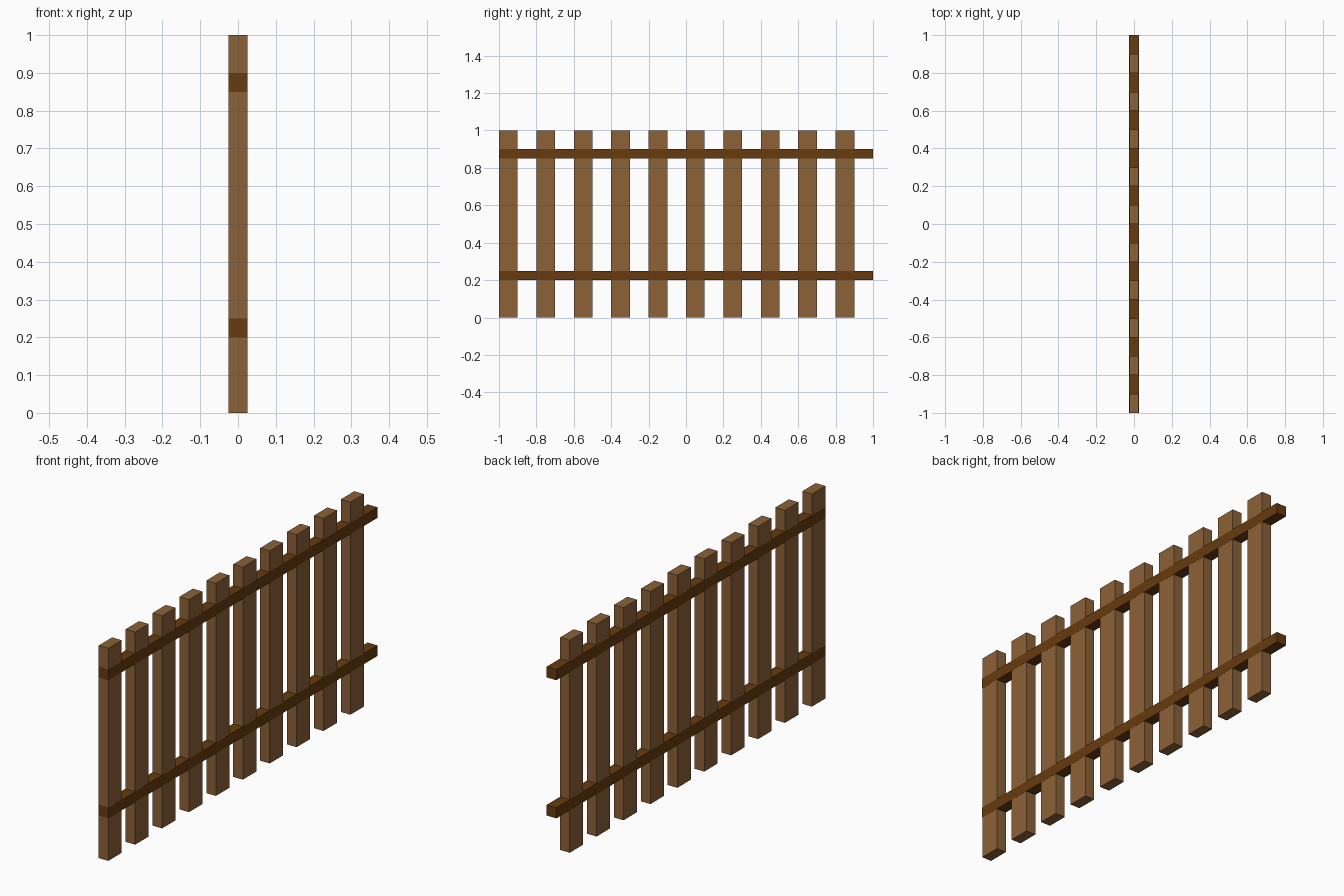
import bpy
import bmesh
from mathutils import Matrix

if "Cube" in bpy.data.objects:
    bpy.data.objects.remove(bpy.data.objects["Cube"])


def make_material(name, rgb):
    mat = bpy.data.materials.new(name)
    mat.diffuse_color = (*rgb, 1.0)
    mat.use_nodes = True
    mat.node_tree.nodes["Principled BSDF"].inputs["Base Color"].default_value = mat.diffuse_color
    return mat


def make_box(name, lo, hi, mat):
    """Box between two opposite corners."""
    size = [b - a for a, b in zip(lo, hi)]
    mid = [(a + b) / 2 for a, b in zip(lo, hi)]
    bm = bmesh.new()
    bmesh.ops.create_cube(bm, size=1.0,
                          matrix=Matrix.Translation(mid) @ Matrix.Diagonal((*size, 1.0)))
    mesh = bpy.data.meshes.new(name)
    bm.to_mesh(mesh)
    bm.free()
    mesh.materials.append(mat)
    obj = bpy.data.objects.new(name, mesh)
    bpy.context.collection.objects.link(obj)
    return obj


light_wood = make_material("light_wood", (0.262, 0.122, 0.0395))
dark_wood = make_material("dark_wood", (0.136, 0.0437, 0.0044))

HALF = 0.025   # half thickness of the fence
SKIN = 0.0004  # rails sit just proud of the pickets, so the surfaces never coincide

# Ten upright pickets, evenly spaced along the fence
for i in range(10):
    y = -1.0 + 0.2 * i
    make_box(f"picket_{i + 1}", (-HALF, y, 0.0), (HALF, y + 0.1, 1.0), light_wood)

# Two rails running the full length
for name, z in (("lower_rail", 0.20), ("upper_rail", 0.85)):
    make_box(name, (-HALF - SKIN, -1.0 - SKIN, z), (HALF + SKIN, 1.0, z + 0.05), dark_wood)
